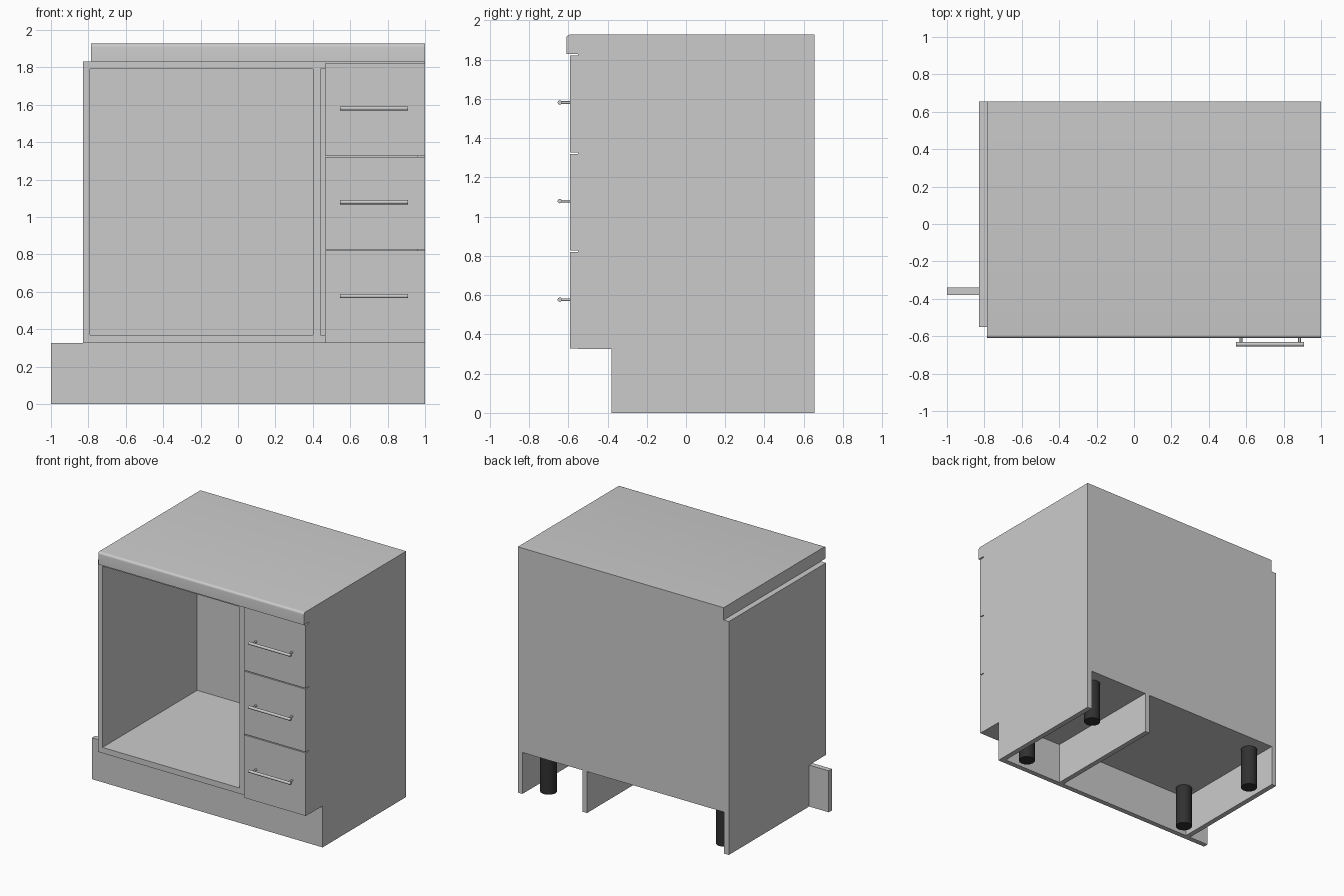
import bpy, bmesh
from mathutils import Vector

if "Cube" in bpy.data.objects:
    bpy.data.objects.remove(bpy.data.objects["Cube"])


def box(name, x0, x1, y0, y1, z0, z1):
    bm = bmesh.new()
    bmesh.ops.create_cube(bm, size=1)
    for v in bm.verts:
        v.co = Vector(((x0 + x1) / 2 + v.co.x * (x1 - x0),
                       (y0 + y1) / 2 + v.co.y * (y1 - y0),
                       (z0 + z1) / 2 + v.co.z * (z1 - z0)))
    return finish(name, bm)


def finish(name, bm):
    bmesh.ops.recalc_face_normals(bm, faces=bm.faces)
    me = bpy.data.meshes.new(name)
    bm.to_mesh(me)
    bm.free()
    ob = bpy.data.objects.new(name, me)
    bpy.context.collection.objects.link(ob)
    return ob


def extrude_x(name, profile, x0, x1):
    """Extrude a (y, z) outline from x0 to x1."""
    bm = bmesh.new()
    face = bm.faces.new([bm.verts.new((x0, y, z)) for y, z in profile])
    new = bmesh.ops.extrude_face_region(bm, geom=[face])["geom"]
    bmesh.ops.translate(bm, vec=(x1 - x0, 0, 0),
                        verts=[g for g in new if isinstance(g, bmesh.types.BMVert)])
    return finish(name, bm)


def rod(name, a, b, r, sides=24):
    a, b = Vector(a), Vector(b)
    bpy.ops.mesh.primitive_cylinder_add(vertices=sides, radius=r, depth=(b - a).length,
                                        location=(a + b) / 2)
    ob = bpy.context.object
    ob.name = name
    ob.rotation_euler = (b - a).to_track_quat('Z', 'Y').to_euler()
    bpy.ops.object.shade_smooth_by_angle()
    return ob


FRONT, BACK, T = -0.55, 0.655, 0.04
BASE, TOP = 0.325, 1.83

# upright panels with toe notch
notched = [(FRONT, BASE), (-0.34, BASE), (-0.34, 0), (BACK, 0), (BACK, TOP), (FRONT, TOP)]
for name, x in (("left_side", -0.83), ("divider", 0.40), ("right_side", 0.96)):
    extrude_x(name, notched, x, x + T)

# bottom, top and back boards of both bays
for bay, x0, x1 in (("open_bay", -0.79, 0.40), ("drawer_bay", 0.44, 0.96)):
    box(bay + "_floor", x0, x1, FRONT, BACK, BASE, BASE + 0.045)
    box(bay + "_ceiling", x0, x1, FRONT, BACK, TOP - T, TOP)
    box(bay + "_back", x0, x1, 0.622, BACK, BASE + 0.045, TOP - T)

# plinth runs past the left side
box("plinth", -1, 1, -0.38, -0.34, 0, BASE)

# worktop with rounded front edge
worktop = box("worktop", -0.785, 1, -0.61, BACK, TOP, 1.927)
bm = bmesh.new()
bm.from_mesh(worktop.data)
edge = [e for e in bm.edges if all(v.co.y < -0.6 and v.co.z > 1.9 for v in e.verts)]
bmesh.ops.bevel(bm, geom=edge, offset=0.018, segments=5, profile=0.5, affect='EDGES')
bm.to_mesh(worktop.data)
bm.free()
bpy.context.view_layer.objects.active = worktop
worktop.select_set(True)
bpy.ops.object.shade_smooth_by_angle()
worktop.select_set(False)

# drawer fronts with bar handles
for i in range(3):
    z = BASE + 0.5 * i + 0.002
    box(f"drawer_front_{i + 1}", 0.465, 1, -0.59, FRONT, z, z + 0.493)
    h = 0.577 + 0.502 * i
    rod(f"handle_bar_{i + 1}", (0.545, -0.643, h), (0.91, -0.643, h), 0.011)
    for side, x in (("left", 0.572), ("right", 0.885)):
        rod(f"handle_post_{i + 1}_{side}", (x, -0.59, h), (x, -0.643, h), 0.007, 16)

# dark round feet
dark = bpy.data.materials.new("dark_plastic")
dark.diffuse_color = (0.03, 0.03, 0.03, 1)
dark.use_nodes = True
dark.node_tree.nodes["Principled BSDF"].inputs["Base Color"].default_value = dark.diffuse_color
for sx, x in (("left", -0.69), ("right", 0.835)):
    for sy, y in (("front", -0.245), ("back", 0.51)):
        foot = rod(f"foot_{sy}_{sx}", (x, y, 0), (x, y, BASE), 0.06, 32)
        foot.data.materials.append(dark)
